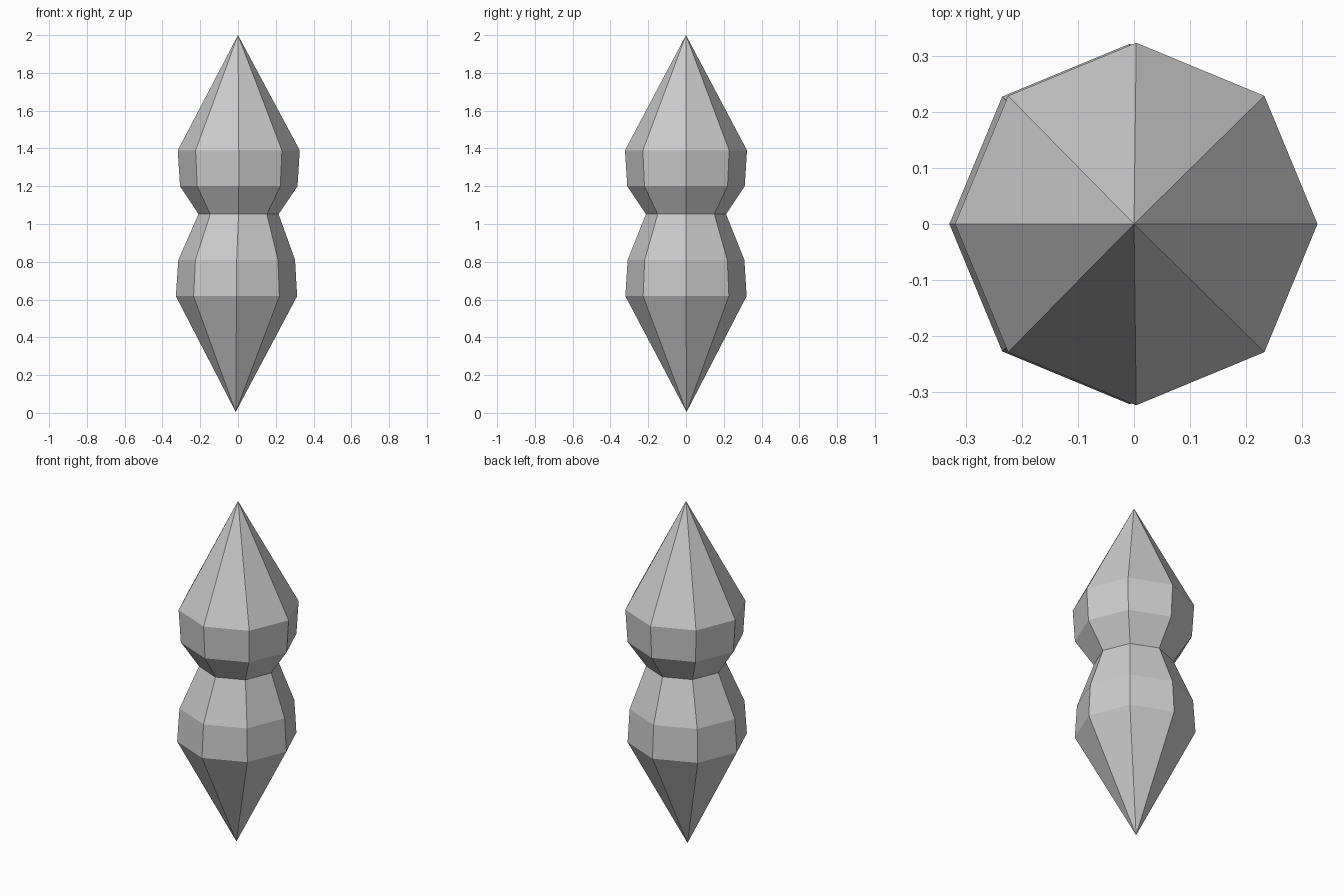
import bpy, bmesh
from math import sin, cos, pi

if "Cube" in bpy.data.objects:
    bpy.data.objects.remove(bpy.data.objects["Cube"])

SIDES = 8


def faceted_lobe(name, tip, rings):
    """Eight-sided lobe: a pointed tip followed by rings of (x, z, radius)."""
    bm = bmesh.new()
    point = bm.verts.new(tip)
    loops = [[bm.verts.new((x + r * cos(2 * pi * i / SIDES),
                            r * sin(2 * pi * i / SIDES), z))
              for i in range(SIDES)] for x, z, r in rings]
    for i in range(SIDES):
        j = (i + 1) % SIDES
        bm.faces.new((point, loops[0][i], loops[0][j]))
        for a, b in zip(loops, loops[1:]):
            bm.faces.new((a[i], b[i], b[j], a[j]))
    bmesh.ops.recalc_face_normals(bm, faces=bm.faces)
    # The first face must look away from the axis
    first = point.link_faces[0]
    c = first.calc_center_median()
    if first.normal.x * c.x + first.normal.y * c.y < 0:
        bmesh.ops.reverse_faces(bm, faces=bm.faces)
    mesh = bpy.data.meshes.new(name)
    bm.to_mesh(mesh)
    bm.free()
    obj = bpy.data.objects.new(name, mesh)
    bpy.context.collection.objects.link(obj)
    return obj


# Upper lobe, tapering down to the waist
faceted_lobe("upper_crystal", (0, 0, 2.0),
             [(0.004, 1.39, 0.323), (0.004, 1.20, 0.311), (0.003, 1.052, 0.212)])

# Lower lobe, leaning very slightly to the left
faceted_lobe("lower_crystal", (-0.012, 0.003, 0.005),
             [(-0.008, 0.618, 0.321), (-0.007, 0.81, 0.309), (0.003, 1.052, 0.212)])
